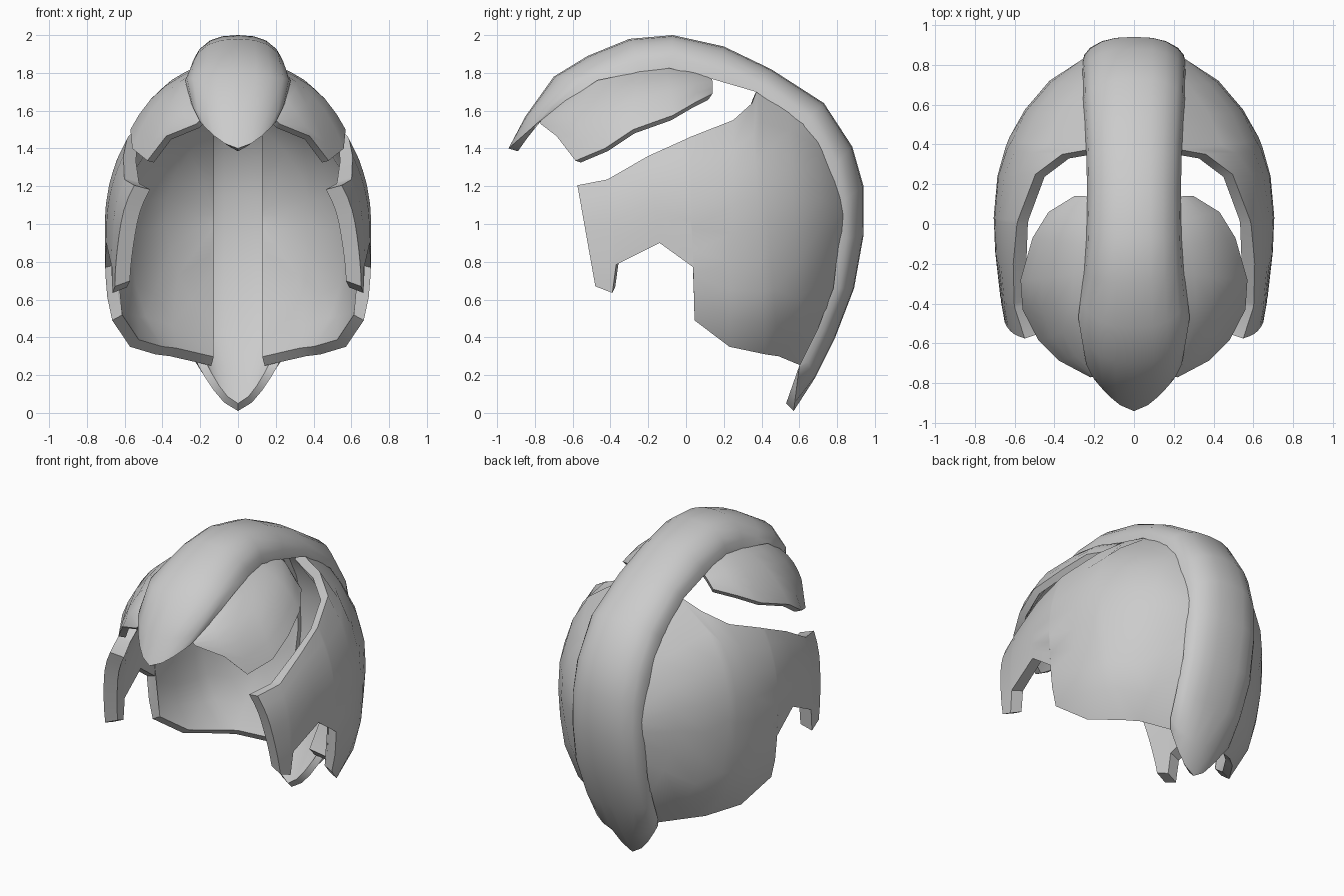
import bpy, bmesh, math
from mathutils import Vector

cube = bpy.data.objects.get("Cube")
if cube:
    bpy.data.objects.remove(cube, do_unlink=True)

GREY = (0.6, 0.6, 0.6, 1)
grey = bpy.data.materials.new("plain_grey")
grey.use_nodes = True
grey.diffuse_color = GREY
grey.node_tree.nodes["Principled BSDF"].inputs["Base Color"].default_value = GREY


def solid_sheet(name, outer, inner, mirror=False):
    """Close two matching point grids into one thick sheet."""
    bm = bmesh.new()
    a, b = ([[bm.verts.new(p) for p in row] for row in g] for g in (outer, inner))
    n, m = len(a), len(a[0])
    for g in (a, b):
        for i in range(n - 1):
            for j in range(m - 1):
                bm.faces.new((g[i][j], g[i + 1][j], g[i + 1][j + 1], g[i][j + 1]))
    for i in range(n - 1):
        for j in (0, m - 1):
            bm.faces.new((a[i][j], a[i + 1][j], b[i + 1][j], b[i][j]))
    for j in range(m - 1):
        for i in (0, n - 1):
            bm.faces.new((a[i][j], a[i][j + 1], b[i][j + 1], b[i][j]))
    bmesh.ops.recalc_face_normals(bm, faces=bm.faces)
    mesh = bpy.data.meshes.new(name)
    bm.to_mesh(mesh)
    bm.free()
    mesh.materials.append(grey)
    ob = bpy.data.objects.new(name, mesh)
    bpy.context.collection.objects.link(ob)
    bpy.ops.object.select_all(action="DESELECT")
    ob.select_set(True)
    bpy.context.view_layer.objects.active = ob
    bpy.ops.object.shade_smooth_by_angle(angle=math.radians(42))
    if mirror:
        ob.modifiers.new("mirror", "MIRROR").use_mirror_merge = False


# Crest: ridge y, ridge z, half width, edge y, edge z, from brow to nape
crest = [
    (-.94, 1.40, .20, -.78, 1.54), (-.85, 1.57, .25, -.64, 1.645),
    (-.70, 1.78, .28, -.47, 1.76), (-.52, 1.89, .265, -.35, 1.785),
    (-.30, 1.98, .25, -.23, 1.805), (-.07, 2.0, .24, -.09, 1.825),
    (.20, 1.94, .235, .13, 1.77), (.45, 1.82, .24, .37, 1.70),
    (.73, 1.64, .255, .62, 1.53), (.88, 1.41, .26, .76, 1.28),
    (.94, 1.20, .26, .80, 1.10), (.94, .94, .26, .81, .92),
    (.89, .66, .26, .78, .66), (.79, .40, .25, .70, .45),
    (.68, .18, .235, .63, .31), (.57, .01, .21, .60, .25)]
HALF = (.35, .62, .85, .96, 1)
SPAN = [-t for t in reversed(HALF)] + [0] + list(HALF)


def rounded(s):
    return 1 - math.sqrt(1 - s ** 2.5)


def pointed(s):
    return s ** 1.6


def section(ridge, edge, width, fall):
    pts = []
    for t in SPAN:
        y, z = ridge.lerp(edge, fall(abs(t)))
        pts.append(Vector((t * width, y, z)))
    return pts


outer, inner = [], []
tip_lips = {0: Vector((.05, -.015)), len(crest) - 1: Vector((-.04, .04))}
for i, (ry, rz, w, ey, ez) in enumerate(crest):
    ridge, edge = Vector((ry, rz)), Vector((ey, ez))
    fall = pointed if i in tip_lips else rounded
    inner_ridge = ridge + tip_lips[i] if i in tip_lips else ridge.lerp(edge, .45)
    outer.append(section(ridge, edge, w, fall))
    inner.append(section(inner_ridge, edge, w - .05, fall))
solid_sheet("crest", outer, inner)

# Side shells: lower and upper outline points (y, z), from cheek to back
columns = [
    ((-.48, .67), (-.575, 1.205)), ((-.39, .635), (-.42, 1.235)),
    ((-.37, .785), (-.40, 1.245)), ((-.14, .90), (-.20, 1.36)),
    ((.04, .77), (0, 1.45)), ((.045, .49), (.02, 1.46)),
    ((.23, .35), (.25, 1.55)), ((.42, .31), (.35, 1.64)),
    ((.49, .30), (.38, 1.72)), ((.61, .25), (.54, 1.67)),
    ((.75, .43), (.69, 1.55)), ((.84, .66), (.83, 1.28)),
    ((.88, .92), (.87, 1.10))]


def dome(y, z):
    """Half width of the helmet at a side position."""
    dy, dz = y - .05, z - 1
    a = (dy / (.84 + .15 * min(dz, 0) if dy > 0 else 1.24 - .75 * dz)) ** 2
    b = (dz / .82) ** 2 if dz > 0 else (dz / .89) ** 4
    return .705 * math.sqrt(max(1 - a - b, .04))


def shell_inside(p):
    """Point under the outer shell, thicker toward the cheek."""
    y, z = p.y - .05, p.z - 1
    normal = Vector((p.x / .5, y / (.7 if y > 0 else 1.7), z / .7)).normalized()
    return p - normal * (.06 if y > 0 else .06 - .05 * y)


ROWS = 9
outer = []
for low, high in columns:
    row = []
    for k in range(ROWS):
        y, z = Vector(low).lerp(Vector(high), k / (ROWS - 1))
        row.append(Vector((dome(y, z), y, z)))
    outer.append(row)
solid_sheet("side_shells", outer, [[shell_inside(p) for p in r] for r in outer], True)

# Brow plates: crest side and outer rim points, from rear to front
brow = [
    ((.23, .13, 1.77), (.30, .14, 1.69)), ((.235, 0, 1.80), (.43, .06, 1.65)),
    ((.24, -.12, 1.815), (.51, -.07, 1.575)), ((.25, -.25, 1.80), (.57, -.28, 1.50)),
    ((.26, -.36, 1.785), (.56, -.43, 1.40)), ((.27, -.47, 1.755), (.48, -.585, 1.335)),
    ((.25, -.62, 1.66), (.38, -.685, 1.465)), ((.20, -.76, 1.55), (.22, -.77, 1.53))]
middle = Vector((0, -.2, 1.2))
outer, inner = [], []
for top, rim in brow:
    top, rim = Vector(top), Vector(rim)
    bulge = .11 * (rim - top).length
    top += Vector((-.03, 0, .02))
    row = []
    for k in range(6):
        p = top.lerp(rim, k / 5)
        row.append(p + (p - middle).normalized() * bulge * math.sin(math.pi * k / 5))
    outer.append(row)
    inner.append([p + (middle - p).normalized() * .045 for p in row])
solid_sheet("brow_plates", outer, inner, True)
